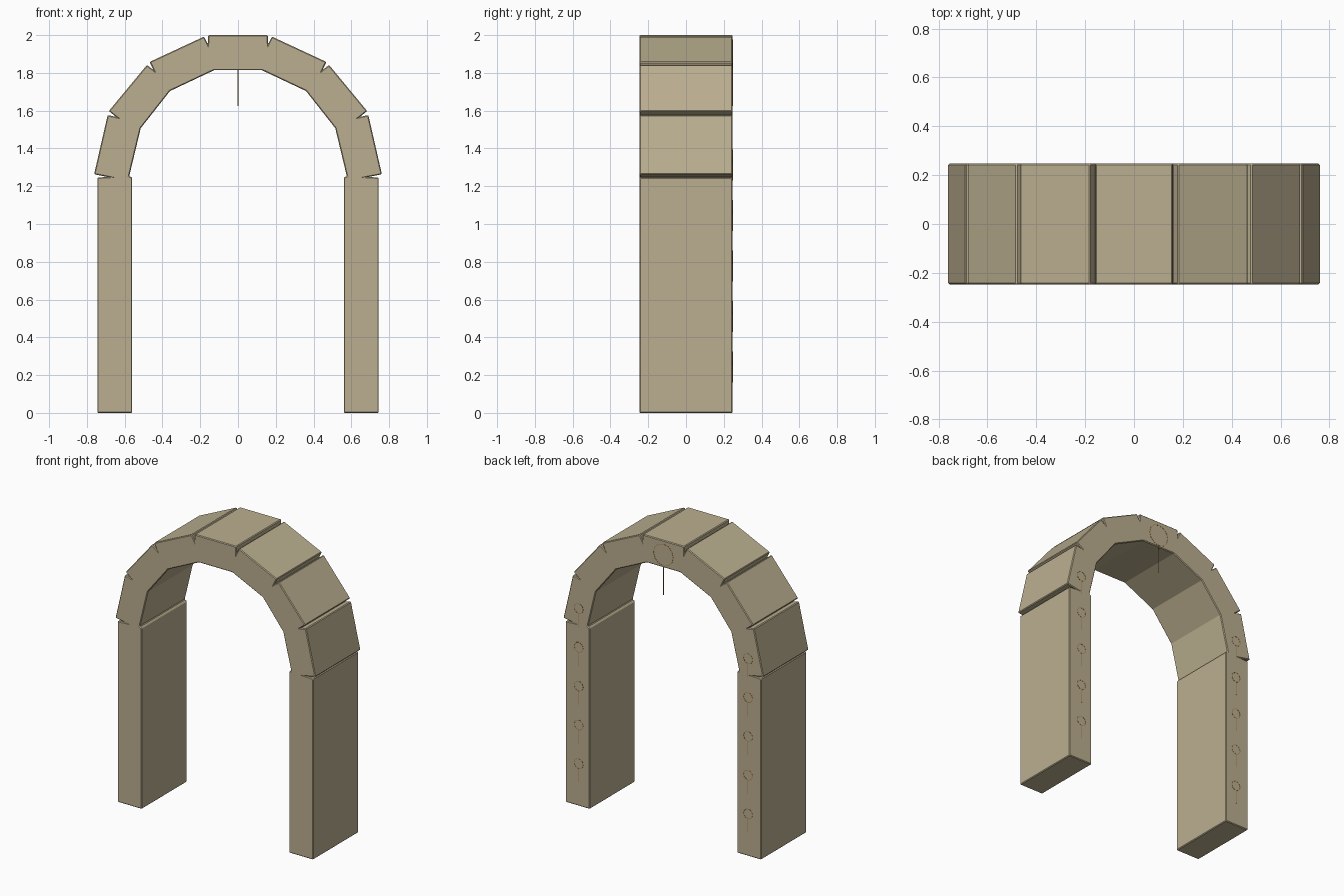
import bpy, bmesh, math

if "Cube" in bpy.data.objects:
    bpy.data.objects.remove(bpy.data.objects["Cube"])

DEPTH = 0.247  # half thickness in y


def material(name, rgb):
    m = bpy.data.materials.new(name)
    m.diffuse_color = (*rgb, 1)
    m.use_nodes = True
    m.node_tree.nodes["Principled BSDF"].inputs["Base Color"].default_value = m.diffuse_color
    return m


stone = material("sandstone", (0.50, 0.43, 0.28))
brown = material("brown_cord", (0.42, 0.24, 0.07))


def add_object(name, bm, mat):
    bmesh.ops.recalc_face_normals(bm, faces=bm.faces)
    mesh = bpy.data.meshes.new(name)
    bm.to_mesh(mesh)
    bm.free()
    mesh.materials.append(mat)
    ob = bpy.data.objects.new(name, mesh)
    bpy.context.collection.objects.link(ob)
    return ob


# Arch: right half outline (outer side with notches, then inner side), mirrored
outer = [(0.745, 0), (0.745, 1.246), (0.69, 1.249), (0.762, 1.263),
         (0.69, 1.577), (0.645, 1.567), (0.684, 1.598),
         (0.482, 1.842), (0.447, 1.815), (0.468, 1.858),
         (0.18, 1.992), (0.16, 1.952), (0.158, 2.0)]
inner = [(0.127, 1.814), (0.36, 1.704), (0.515, 1.507),
         (0.576, 1.253), (0.56, 1.247), (0.56, 0)]
flip = lambda pts: [(-x, z) for x, z in reversed(pts)]
outline = outer + flip(outer) + flip(inner) + inner

bm = bmesh.new()
face = bm.faces.new([bm.verts.new((x, -DEPTH, z)) for x, z in outline])
new = bmesh.ops.extrude_face_region(bm, geom=[face])["geom"]
bmesh.ops.translate(bm, vec=(0, 2 * DEPTH, 0),
                    verts=[g for g in new if isinstance(g, bmesh.types.BMVert)])
arch = add_object("arch", bm, stone)
bev = arch.modifiers.new("edge_bevel", 'BEVEL')
bev.width = 0.005
bev.segments = 1
bev.limit_method = 'ANGLE'
bev.angle_limit = math.radians(50)


# Ring with a hanging cord, lying flush on the back face
def hanging_ring(name, x, z, radius, cord, y=DEPTH - 0.001, t=0.002):
    bm = bmesh.new()
    n = 12
    loops = []
    for i in range(n):
        a = math.tau * i / n
        loops.append([bm.verts.new((x + (radius + dr) * math.sin(a), y + dy,
                                    z + (radius + dr) * math.cos(a)))
                      for dr, dy in ((-t, -t), (t, -t), (t, t), (-t, t))])
    for i in range(n):
        p, q = loops[i], loops[(i + 1) % n]
        for j in range(4):
            k = (j + 1) % 4
            bm.faces.new((p[j], p[k], q[k], q[j]))
    rod = bmesh.ops.create_cube(bm, size=1)["verts"]
    bmesh.ops.scale(bm, vec=(2 * t, 2 * t, cord), verts=rod)
    bmesh.ops.translate(bm, vec=(x, y, z - radius - cord / 2), verts=rod)
    return add_object(name, bm, brown)


hanging_ring("keystone_ring", 0, 1.9, 0.075, 0.2)
for side, label in ((1, "right"), (-1, "left")):
    for i in range(5):
        hanging_ring(f"{label}_ring_{i + 1}", side * 0.645, 0.29 + 0.267 * i, 0.034, 0.095)
